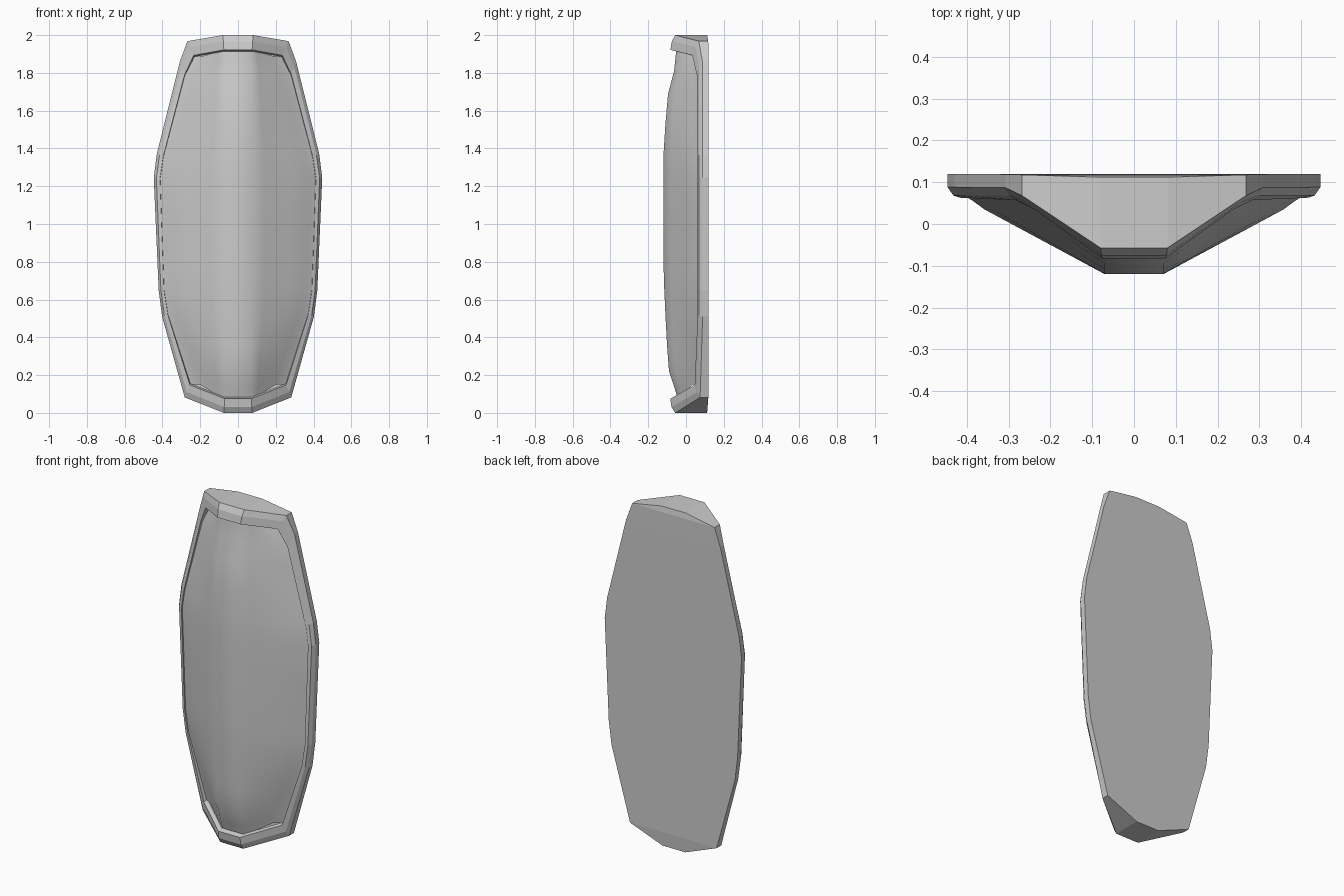
import bpy, bmesh

if "Cube" in bpy.data.objects:
    bpy.data.objects.remove(bpy.data.objects["Cube"])

# right half of the frame outline (x, z), top to bottom: outer edge and inner lip
OUTER = [(.08, 2.0), (.268, 1.968), (.308, 1.86), (.43, 1.37), (.446, 1.245),
         (.42, .65), (.402, .51), (.282, .082), (.075, 0)]
INNER = [(.075, 1.922), (.235, 1.893), (.283, 1.79), (.395, 1.36), (.413, 1.245),
         (.392, .65), (.372, .52), (.255, .148), (.07, .075)]


def interp(pts, t):
    pts = sorted(pts)
    if t <= pts[0][0]:
        return pts[0][1]
    for (a, u), (b, v) in zip(pts, pts[1:]):
        if t <= b:
            return u + (v - u) * (t - a) / (b - a)
    return pts[-1][1]


def blend(t):
    return [(a + (c - a) * t, b + (d - b) * t) for (a, b), (c, d) in zip(OUTER, INNER)]


EDGE = [(.08, -.057), (.268, .068), (.31, .088)]     # side wall front edge, y by x
LIP = [(.075, -.08), (.25, .047), (.295, .065)]      # raised lip, y by x
BACK = [(.08, .112), (.31, .119), (.44, .12)]        # rear edge, y by x


def finish(name, bm):
    bmesh.ops.recalc_face_normals(bm, faces=bm.faces)
    me = bpy.data.meshes.new(name)
    bm.to_mesh(me)
    bm.free()
    ob = bpy.data.objects.new(name, me)
    bpy.context.collection.objects.link(ob)
    return ob


# frame: stacked rings from the back plate round to behind the lip
inset = [(x - .004 if x > .1 else x, z + (-.008 if z > 1 else .008)) for x, z in INNER]
rings = [(OUTER, BACK, 0), (OUTER, EDGE, 0), (blend(.42), LIP, .003),
         (INNER, LIP, -.003), (inset, LIP, .028)]
bm = bmesh.new()
loops = []
for outline, depth, off in rings:
    half = [(x, interp(depth, x) + off, z) for x, z in outline]
    full = half + [(-x, y, z) for x, y, z in reversed(half)]
    loops.append([bm.verts.new(p) for p in full])
for a, b in zip(loops, loops[1:]):
    for i in range(len(a)):
        j = (i + 1) % len(a)
        bm.faces.new((a[i], a[j], b[j], b[i]))
# back plate in cross strips
back = loops[0]
n = len(back)
for i in range(n // 2 - 1):
    bm.faces.new((back[i], back[i + 1], back[n - 2 - i], back[n - 1 - i]))
finish("shield_frame", bm)

# bulging front panel: rows of (centre z, edge z, ridge y)
ROWS = [(1.925, 1.89, -.05), (1.89, 1.86, -.055), (1.81, 1.79, -.063), (1.69, 1.68, -.095),
        (1.53, 1.53, -.109), (1.37, 1.36, -.119), (1.245, 1.245, -.12), (1, 1, -.12),
        (.75, .75, -.118), (.65, .65, -.115), (.5, .52, -.108), (.35, .38, -.1),
        (.22, .27, -.09), (.13, .19, -.06), (.07, .15, -.042)]
WIDTH = [(z, x) for x, z in INNER]
bm = bmesh.new()
grid = []
for zc, ze, ridge in ROWS:
    w = interp(WIDTH, ze)
    half = []
    for t in (0, .25, .5, .75, 1):
        x = .07 + (w - .055 - .07) * t
        half.append((x, ridge + (.035 - ridge) * t, zc + (ze - zc) * t))
    half += [(w - .025, .057, ze), (w + .002, .072, ze)]
    row = [(-x, y, z) for x, y, z in reversed(half)] + half
    grid.append([bm.verts.new(p) for p in row])
for a, b in zip(grid, grid[1:]):
    for i in range(len(a) - 1):
        bm.faces.new((a[i], a[i + 1], b[i + 1], b[i]))
panel = finish("shield_panel", bm)
for p in panel.data.polygons:
    p.use_smooth = True
    if p.normal.y > 0:
        p.flip()
